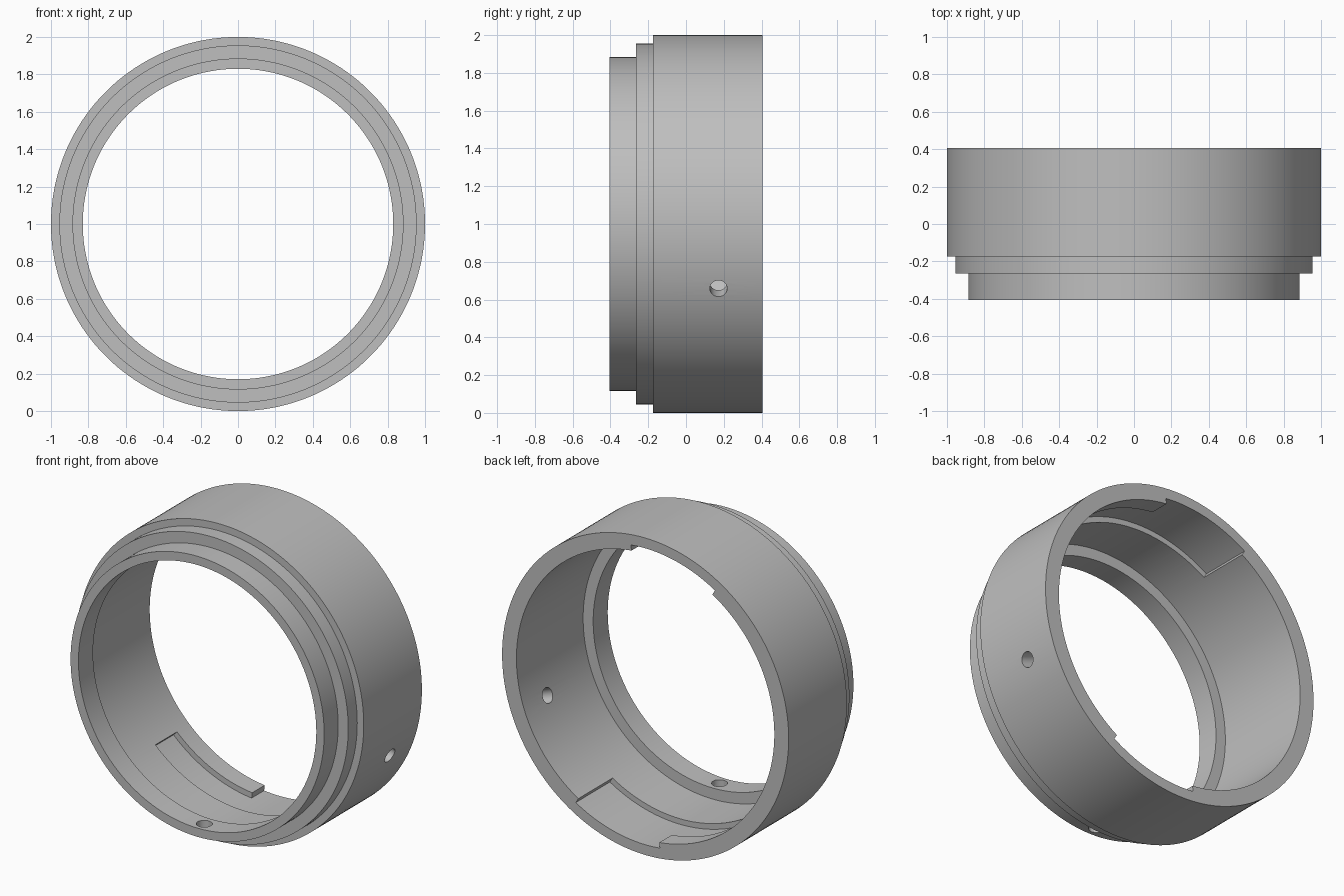
import bpy, bmesh, math
from mathutils import Matrix, Vector

cube = bpy.data.objects.get("Cube")
if cube:
    bpy.data.objects.remove(cube, do_unlink=True)

CENTRE_Z = 1.0
SEGMENTS = 180

grey = bpy.data.materials.new("plain_grey")
grey.use_nodes = True
colour = (0.52, 0.52, 0.52, 1)
grey.diffuse_color = colour
grey.node_tree.nodes["Principled BSDF"].inputs["Base Color"].default_value = colour


def polar(radius, degrees, y):
    a = math.radians(degrees)
    return Vector((radius * math.cos(a), y, CENTRE_Z + radius * math.sin(a)))


def finish(bm, name):
    bmesh.ops.recalc_face_normals(bm, faces=bm.faces)
    mesh = bpy.data.meshes.new(name)
    bm.to_mesh(mesh)
    bm.free()
    obj = bpy.data.objects.new(name, mesh)
    bpy.context.collection.objects.link(obj)
    mesh.materials.append(grey)
    return obj


def stepped_ring(name, profile):
    """Revolve a closed (radius, y) profile around the y axis."""
    bm = bmesh.new()
    rings = [[bm.verts.new(polar(r, 360 * i / SEGMENTS, y)) for r, y in profile]
             for i in range(SEGMENTS)]
    for i in range(SEGMENTS):
        a, b = rings[i], rings[(i + 1) % SEGMENTS]
        for j in range(len(profile)):
            k = (j + 1) % len(profile)
            bm.faces.new((a[j], a[k], b[k], b[j]))
    return finish(bm, name)


def slot_cutter(name, start):
    """L-shaped bayonet slot: a channel, open to the back over its second half."""
    inner, outer = 0.865, 0.935
    bm = bmesh.new()
    steps, opening = 50, 25
    for i in range(steps):
        a, b = start + 1.5 * i, start + 1.5 * (i + 1)
        rows = [(0.065, 0.28)] + ([(0.28, 0.5)] if i >= opening else [])
        for y0, y1 in rows:
            corners = ((a, y0), (b, y0), (b, y1), (a, y1))
            bm.faces.new([bm.verts.new(polar(inner, d, y)) for d, y in corners])
    bmesh.ops.remove_doubles(bm, verts=bm.verts, dist=1e-4)
    grown = bmesh.ops.extrude_face_region(bm, geom=bm.faces[:], use_keep_orig=True)
    for v in grown["geom"]:
        if isinstance(v, bmesh.types.BMVert):
            v.co.x *= outer / inner
            v.co.z = CENTRE_Z + (v.co.z - CENTRE_Z) * outer / inner
    return finish(bm, name)


def hole_cutter(name, degrees, y):
    """Radial screw hole through the wall."""
    bm = bmesh.new()
    centre = polar(0.93, degrees, y)
    turn = (centre - Vector((0, y, CENTRE_Z))).to_track_quat("Z", "Y").to_matrix().to_4x4()
    bmesh.ops.create_cone(bm, cap_ends=True, segments=32, radius1=0.046, radius2=0.046,
                          depth=0.4, matrix=Matrix.Translation(centre) @ turn)
    return finish(bm, name)


# Ring body: three outer steps, wide bore at the back, narrow bore at the front
ring = stepped_ring("stepped_ring", [
    (0.83, -0.405), (0.885, -0.405), (0.885, -0.265), (0.955, -0.265),
    (0.955, -0.175), (1.0, -0.175), (1.0, 0.405), (0.9, 0.405),
    (0.9, -0.26), (0.83, -0.26)])

# Two opposite bayonet slots, one side hole and one hole in the front lip
cutters = [slot_cutter("upper_slot_cutter", 46.3),
           slot_cutter("lower_slot_cutter", 226.3),
           hole_cutter("side_hole_cutter", -20, 0.172),
           hole_cutter("lip_hole_cutter", -90, -0.335)]
for cutter in cutters:
    cutter.hide_render = True
    mod = ring.modifiers.new(cutter.name, "BOOLEAN")
    mod.operation = "DIFFERENCE"
    mod.solver = "EXACT"
    mod.object = cutter

# Bake the cuts, then drop the cutters
bpy.context.view_layer.update()
graph = bpy.context.evaluated_depsgraph_get()
cut_mesh = bpy.data.meshes.new_from_object(ring.evaluated_get(graph))
ring.modifiers.clear()
ring.data = cut_mesh
cut_mesh.materials.clear()
cut_mesh.materials.append(grey)
for poly in cut_mesh.polygons:
    poly.material_index = 0
for cutter in cutters:
    bpy.data.objects.remove(cutter, do_unlink=True)

bpy.ops.object.select_all(action="DESELECT")
ring.select_set(True)
bpy.context.view_layer.objects.active = ring
bpy.ops.object.shade_smooth_by_angle(angle=math.radians(30))
